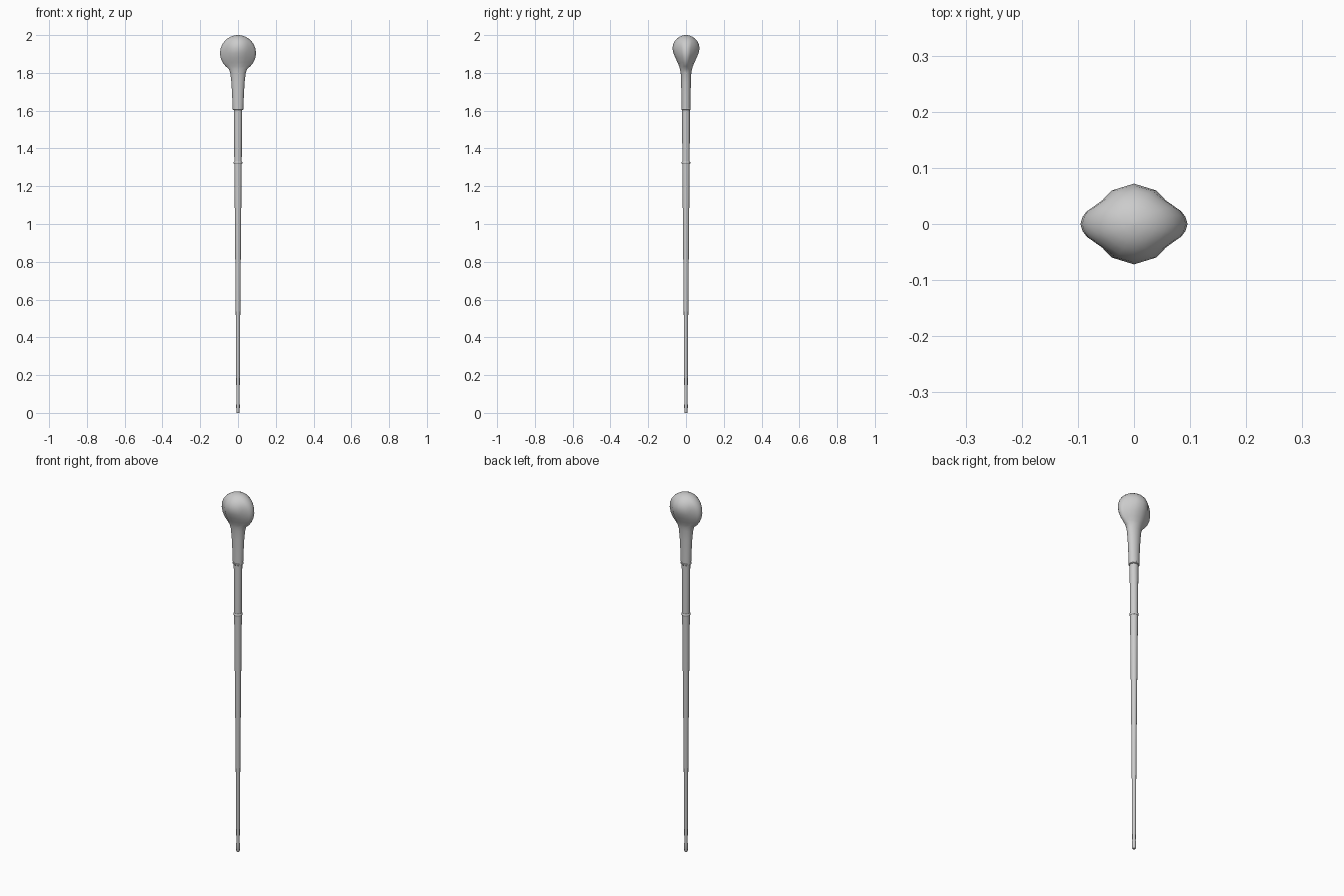
import bpy, bmesh, math

if "Cube" in bpy.data.objects:
    bpy.data.objects.remove(bpy.data.objects["Cube"])

# quarter outline of the knob: narrow side lobes, full middle (fractions of rx, ry)
LOBED = [(1, 0), (.96, .19), (.88, .34), (.62, .58), (.43, .83), (0, 1)]
N = 20


def ring(z, rx, ry, lobe=0.0):
    quarter = []
    for i, (a, b) in enumerate(LOBED):
        t = math.pi / 2 * i / 5
        quarter.append((rx * (a * lobe + math.cos(t) * (1 - lobe)),
                        ry * (b * lobe + math.sin(t) * (1 - lobe))))
    half = quarter + [(-x, y) for x, y in quarter[-2::-1]]
    return [(x, y, z) for x, y in half + [(x, -y) for x, y in half[-2:0:-1]]]


def loft(name, sections, angle=40):
    bm = bmesh.new()
    rings = [[bm.verts.new(p) for p in ring(*s)] for s in sections]
    for lo, hi in zip(rings, rings[1:]):
        for i in range(N):
            j = (i + 1) % N
            bm.faces.new((lo[i], lo[j], hi[j], hi[i]))
    bm.faces.new(rings[0][::-1])
    bm.faces.new(rings[-1])
    bmesh.ops.recalc_face_normals(bm, faces=bm.faces)
    mesh = bpy.data.meshes.new(name)
    bm.to_mesh(mesh)
    bm.free()
    ob = bpy.data.objects.new(name, mesh)
    bpy.context.collection.objects.link(ob)
    bpy.context.view_layer.objects.active = ob
    ob.select_set(True)
    bpy.ops.object.shade_smooth_by_angle(angle=math.radians(angle))
    ob.select_set(False)
    return ob


# Knob and flared neck: round from the front, pinched below from the side
head = [(1.61, .028, .023), (1.68, .031, .024), (1.75, .035, .026),
        (1.80, .041, .028), (1.82, .048, .032, .2)]
for z, ry in [(1.835, .036), (1.855, .045), (1.88, .056), (1.905, .067),
              (1.93, .072), (1.95, .0685), (1.968, .060), (1.982, .047),
              (1.992, .033), (1.998, .017), (2.0, .002)]:
    rx = math.sqrt(max(.0955 ** 2 - (z - 1.9045) ** 2, .002 ** 2))
    lobe = 1 if z < 1.94 else max(0, (2 - z) / .07)
    head.append((z, rx, ry, lobe))
loft("knob_and_neck", head, 60)

# Collar below the neck
loft("collar", [(1.603, .023, .022), (1.606, .028, .025),
                (1.613, .028, .025), (1.616, .024, .022)])

# Long tapering shaft
loft("shaft", [(.04, .0085, .0085), (.6, .0125, .0125),
               (1.32, .0195, .0195), (1.62, .0225, .0205)])

# Thin band on the shaft
loft("band", [(1.318, .020, .020), (1.321, .0225, .0225),
              (1.329, .0225, .0225), (1.332, .020, .020)])

# Ferrule at the tip
loft("ferrule", [(0, .0075, .0075), (.004, .009, .009), (.045, .0095, .0095)])
